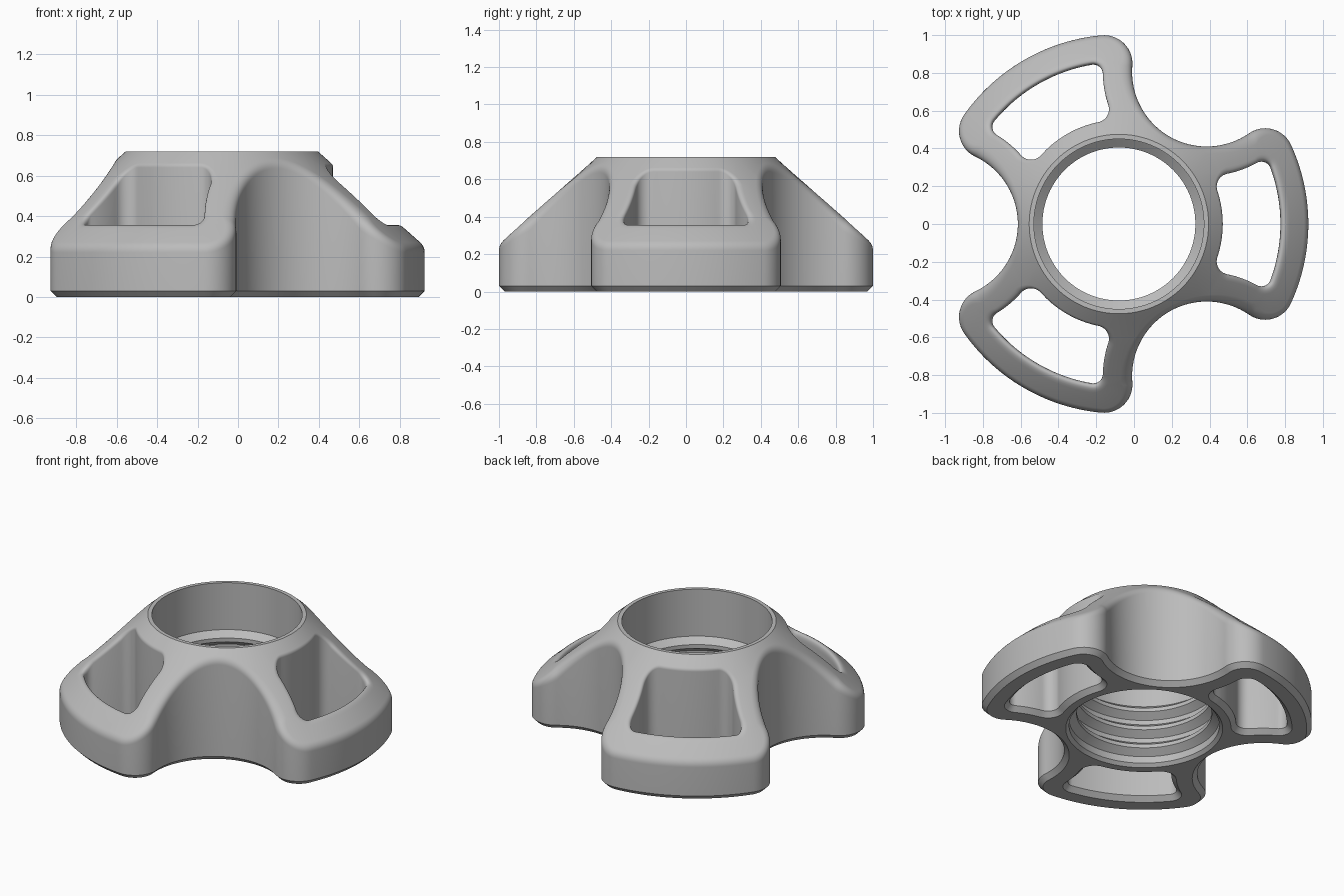
import bpy, bmesh, math
from mathutils import Vector, geometry

cube = bpy.data.objects.get("Cube")
if cube:
    bpy.data.objects.remove(cube)

HEIGHT, LIP, OUTER = 0.72, 0.475, 1.003
SLOPE = (HEIGHT - 0.25) / (OUTER - LIP)
CENTRE_X = -0.08
CHAMFER = 0.03
STEPS = 8
O = Vector((0, 0))
SCOOP_DIST, SCOOP_R = 0.93, 0.395      # round scoop between two arms
P = SCOOP_DIST * Vector((math.cos(math.pi / 3), math.sin(math.pi / 3)))


def cone(p):
    return HEIGHT - SLOPE * (p.length - LIP)


def tangent_centre(from_hub, from_scoop):
    """Centre of a corner circle at given distances from hub and scoop centres."""
    c = (from_hub**2 + SCOOP_DIST**2 - from_scoop**2) / (2 * from_hub * SCOOP_DIST)
    a = math.pi / 3 - math.acos(c)
    return Vector((math.cos(a), math.sin(a))) * from_hub


def arc(c, r, start, end, side, n):
    """Points with normals into the material, from direction start up to end."""
    a0 = math.atan2(start.y, start.x)
    da = (math.atan2(end.y, end.x) - a0 + math.pi) % (2 * math.pi) - math.pi
    out = []
    for i in range(n):
        a = a0 + da * i / n
        u = Vector((math.cos(a), math.sin(a)))
        out.append((c + u * r, u * side))
    return out


def mirrored(half):
    flip = [(Vector((p.x, -p.y)), Vector((m.x, -m.y))) for p, m in half[1:]]
    return flip[::-1] + half[:-1]


def turned(path, k):
    def rot(v):
        w = v.to_3d()
        a = k * math.tau / 3
        return Vector((w.x * math.cos(a) - w.y * math.sin(a),
                       w.x * math.sin(a) + w.y * math.cos(a)))
    return [(rot(p), rot(m)) for p, m in path]


X = Vector((1, 0))

# Three-armed outline
C = tangent_centre(OUTER - 0.15, SCOOP_R + 0.15)
half = (arc(O, OUTER, X, C, -1, 14) + arc(C, 0.15, C, P - C, -1, 14)
        + arc(P, SCOOP_R, C - P, -P, 1, 24))
half.append((P - P.normalized() * SCOOP_R, -P.normalized()))
arm = mirrored(half)
outline = [q for k in range(3) for q in turned(arm, k)]

# Window through one arm
WIN_OUT, WIN_IN = 0.855, 0.55
A = tangent_centre(WIN_OUT - 0.05, WIN_IN + 0.05)
B = tangent_centre(WIN_IN + 0.07, WIN_IN + 0.07)
half = (arc(O, WIN_OUT, X, A, 1, 12) + arc(A, 0.05, A, P - A, 1, 10)
        + arc(P, WIN_IN, A - P, B - P, -1, 10)
        + arc(B, 0.07, P - B, -B, 1, 10) + arc(O, WIN_IN, B, X, -1, 8))
half.append((X * WIN_IN, -X))
window = mirrored(half)

bm = bmesh.new()


def ring(points):
    return [bm.verts.new(p) for p in points]


def bridge(a, b):
    for i in range(len(a)):
        j = (i + 1) % len(a)
        bm.faces.new((a[i], a[j], b[j], b[i]))


def wall(path, radius):
    """Chamfered foot, upright wall and rolled top edge; returns end rings."""
    rows = [ring([(p + m * CHAMFER).to_3d() for p, m in path]),
            ring([(p.x, p.y, CHAMFER) for p, m in path])]
    for k in range(STEPS + 1):
        u = k / STEPS
        pts = []
        for p, m in path:
            tilt = math.atan(-SLOPE * p.normalized().dot(m))
            t = radius * math.tan((math.pi / 2 - tilt) / 2)
            q = p + m * (u * u * t * math.cos(tilt))
            z = cone(p) - t * (1 - u)**2 + u * u * t * math.sin(tilt)
            pts.append((q.x, q.y, z))
        rows.append(ring(pts))
    for a, b in zip(rows, rows[1:]):
        bridge(a, b)
    return rows[0], rows[-1]


def inside(p, loop):
    hit = False
    for i in range(len(loop)):
        a, b = loop[i - 1].co, loop[i].co
        if (a.y > p.y) != (b.y > p.y):
            if p.x < a.x + (b.x - a.x) * (p.y - a.y) / (b.y - a.y):
                hit = not hit
    return hit


def cap(outer, holes):
    """Fill between an outer loop and its holes."""
    verts, edges = [], []
    for loop in [outer] + holes:
        s, n = len(verts), len(loop)
        verts += loop
        edges += [(s + i, s + (i + 1) % n) for i in range(n)]
    res = geometry.delaunay_2d_cdt([v.co.to_2d() for v in verts], edges, [], 0, 1e-6)
    for f in res[2]:
        mid = sum((res[0][i] for i in f), Vector((0, 0))) / len(f)
        if inside(mid, outer) and not any(inside(mid, h) for h in holes):
            bm.faces.new([verts[res[3][i][0]] for i in f])


bottom, top = wall(outline, 0.07)
bottom_holes, top_holes = [], []
for k in range(3):
    lo, hi = wall(turned(window, k), 0.03)
    bottom_holes.append(lo)
    top_holes.append(hi)

# Bore: thin lip, plain upper part, threads, flared mouth
ROOT, CREST, PITCH = 0.45, 0.405, 0.125
profile = [(LIP, HEIGHT), (ROOT, HEIGHT)]
for k in range(3):
    z = 0.41 - k * PITCH
    profile += [(ROOT, z), (CREST, z - 0.035), (CREST, z - 0.06), (ROOT, z - 0.095)]
profile += [(ROOT, 0.02), (ROOT + 0.02, 0)]
SIDES = 96
rows = []
for r, z in profile:
    rows.append(ring([(r * math.cos(math.tau * i / SIDES),
                       r * math.sin(math.tau * i / SIDES), z) for i in range(SIDES)]))
for a, b in zip(rows, rows[1:]):
    bridge(a, b)

# Sloped top and flat underside
cap(top, top_holes + [rows[0]])
cap(bottom, bottom_holes + [rows[-1]])

bmesh.ops.recalc_face_normals(bm, faces=bm.faces[:])
for f in bm.faces:
    f.smooth = True
for e in bm.edges:
    if len(e.link_faces) == 2:
        e.smooth = e.calc_face_angle(0) < math.radians(38)

mesh = bpy.data.meshes.new("three_arm_knob")
bm.to_mesh(mesh)
bm.free()
knob = bpy.data.objects.new("three_arm_knob", mesh)
knob.location.x = CENTRE_X
bpy.context.collection.objects.link(knob)

grey = bpy.data.materials.new("plain_grey")
grey.use_nodes = True
colour = (0.5, 0.5, 0.5, 1)
grey.diffuse_color = colour
grey.node_tree.nodes["Principled BSDF"].inputs["Base Color"].default_value = colour
mesh.materials.append(grey)
